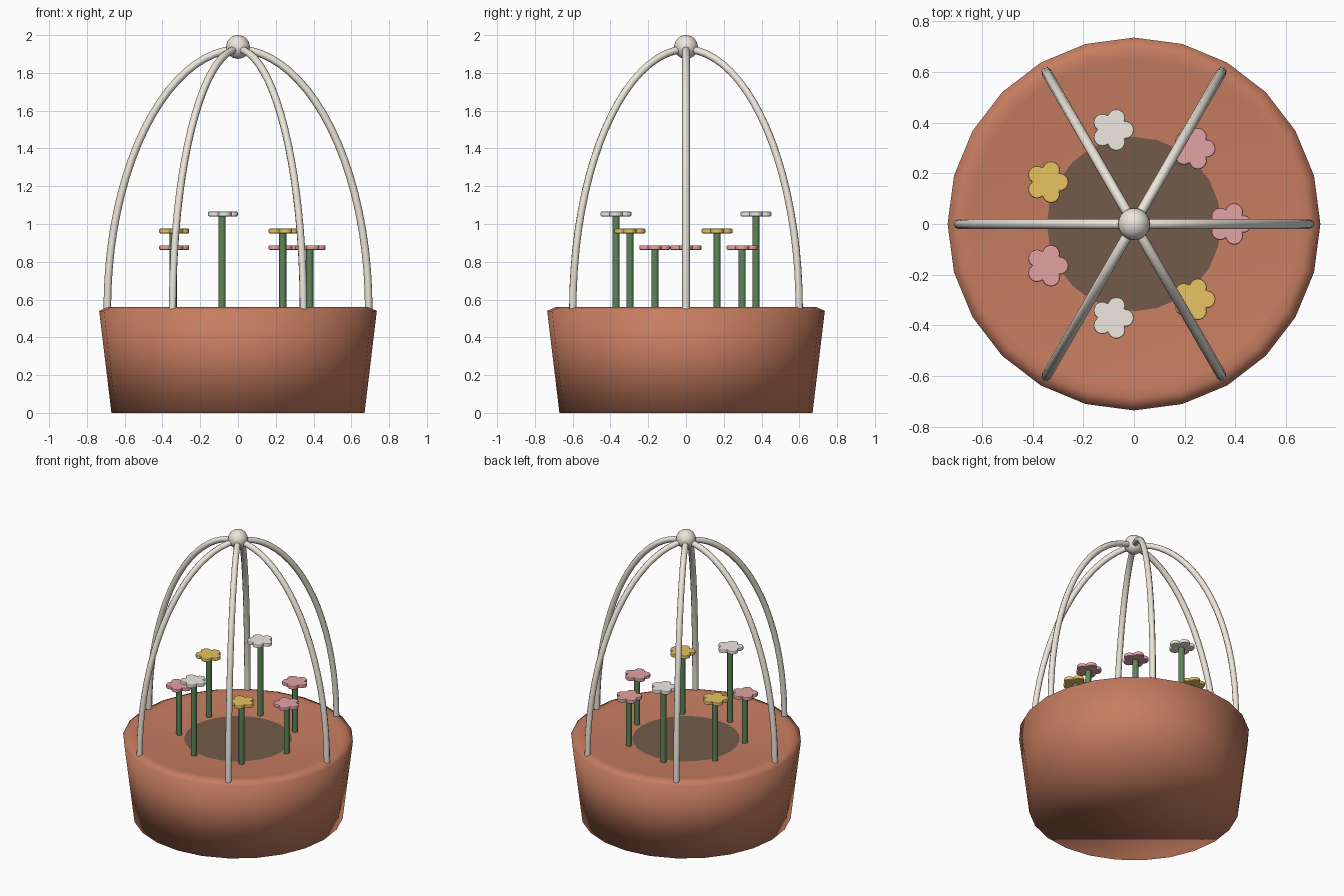
import bpy, bmesh
from math import sin, cos, pi, radians

if "Cube" in bpy.data.objects:
    bpy.data.objects.remove(bpy.data.objects["Cube"])


def material(name, rgb):
    m = bpy.data.materials.new(name)
    m.diffuse_color = (*rgb, 1)
    m.use_nodes = True
    m.node_tree.nodes["Principled BSDF"].inputs["Base Color"].default_value = m.diffuse_color
    return m


CLAY = material("clay", (0.57, 0.205, 0.12))
SOIL = material("soil", (0.17, 0.105, 0.068))
METAL = material("painted_metal", (0.84, 0.79, 0.71))
GREEN = material("stem_green", (0.115, 0.24, 0.10))
PINK = material("pink", (0.77, 0.36, 0.37))
WHITE = material("white", (0.86, 0.82, 0.75))
YELLOW = material("yellow", (0.80, 0.55, 0.12))


def add_mesh(name, bm, mat, smooth=False):
    bmesh.ops.recalc_face_normals(bm, faces=bm.faces)
    for f in bm.faces:
        f.smooth = smooth
    me = bpy.data.meshes.new(name)
    bm.to_mesh(me)
    bm.free()
    me.materials.append(mat)
    ob = bpy.data.objects.new(name, me)
    bpy.context.collection.objects.link(ob)
    return ob


def lathe(name, profile, steps, mat):
    bm = bmesh.new()
    vs = [bm.verts.new((r, 0, z)) for r, z in profile]
    es = [bm.edges.new(p) for p in zip(vs, vs[1:])]
    bmesh.ops.spin(bm, geom=vs + es, cent=(0, 0, 0), axis=(0, 0, 1),
                   angle=2 * pi, steps=steps, use_merge=False)
    bmesh.ops.remove_doubles(bm, verts=bm.verts, dist=1e-4)
    # close the open bottom with one flat face
    bmesh.ops.holes_fill(bm, edges=[e for e in bm.edges if e.is_boundary], sides=0)
    return add_mesh(name, bm, mat, True)


def cylinder(name, x, y, z0, z1, r, sides, mat):
    bpy.ops.mesh.primitive_cylinder_add(vertices=sides, radius=r, depth=z1 - z0,
                                        location=(x, y, (z0 + z1) / 2))
    ob = bpy.context.object
    ob.name = name
    ob.data.materials.append(mat)
    bpy.ops.object.shade_smooth_by_angle(angle=radians(40))
    return ob


def flower_head(name, x, y, z, mat):
    # five broad round lobes, flat slab with softened edges
    bm = bmesh.new()
    ring = []
    for i in range(50):
        a = 2 * pi * i / 50
        r = 0.058 + 0.026 * abs(cos(2.5 * a)) ** 0.75
        ring.append(bm.verts.new((r * cos(a), r * sin(a), -0.012)))
    face = bm.faces.new(ring)
    out = bmesh.ops.extrude_face_region(bm, geom=[face])
    top = [v for v in out["geom"] if isinstance(v, bmesh.types.BMVert)]
    bmesh.ops.translate(bm, verts=top, vec=(0, 0, 0.024))
    ob = add_mesh(name, bm, mat)
    ob.location = (x, y, z)
    bev = ob.modifiers.new("soft_edge", "BEVEL")
    bev.width = 0.005
    bev.segments = 2
    return ob


# pot, with a shallow dished top
lathe("pot", [(0.67, 0), (0.735, 0.54), (0.69, 0.56), (0.65, 0.556), (0, 0.503)],
      24, CLAY)

# soil showing in the middle of the dish
cylinder("soil", 0, 0, 0.49, 0.531, 0.345, 24, SOIL)

# arched ribs rising from the rim to the crown
for k in range(6):
    a = k * pi / 3
    cu = bpy.data.curves.new(f"rib_{k + 1}", "CURVE")
    cu.dimensions = "3D"
    cu.bevel_depth = 0.02
    cu.bevel_resolution = 2
    cu.use_fill_caps = True
    n = 21
    sp = cu.splines.new("POLY")
    sp.points.add(n - 1)
    for i, p in enumerate(sp.points):
        t = i / (n - 1) * radians(88)
        r = 0.692 * cos(t) ** 1.03
        z = 0.55 + 1.375 * sin(t)
        p.co = (r * cos(a), r * sin(a), z, 1)
    sp.use_smooth = True
    cu.materials.append(METAL)
    bpy.context.collection.objects.link(bpy.data.objects.new(cu.name, cu))

# ball at the crown
bpy.ops.mesh.primitive_uv_sphere_add(segments=24, ring_count=12, radius=0.063,
                                     location=(0, 0, 1.937))
ball = bpy.context.object
ball.name = "crown_ball"
ball.data.materials.append(METAL)
bpy.ops.object.shade_smooth()

# ring of seven flowers in three colours and heights
kinds = [(YELLOW, 0.963), (PINK, 0.875), (WHITE, 1.053)]
for k in range(1, 8):
    mat, z = kinds[k % 3]
    a = 2 * pi * k / 7
    x, y = 0.38 * cos(a), 0.38 * sin(a)
    cylinder(f"stem_{k}", x, y, 0.5, z - 0.011, 0.019, 12, GREEN)
    flower_head(f"flower_{k}", x, y, z, mat)
